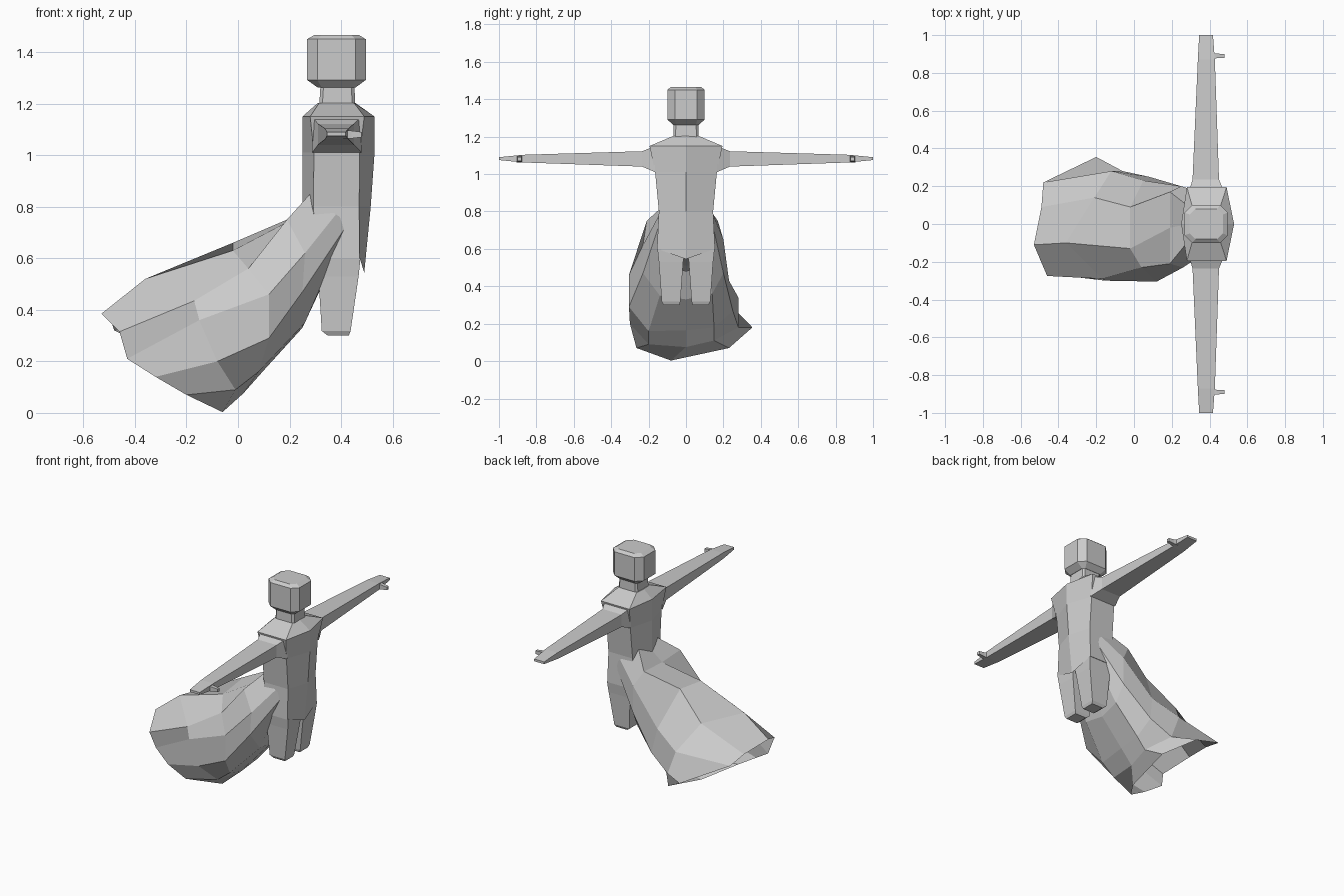
import bpy, bmesh

if "Cube" in bpy.data.objects:
    bpy.data.objects.remove(bpy.data.objects["Cube"])

grey = bpy.data.materials.new("plain_grey")
grey.diffuse_color = (0.6, 0.6, 0.6, 1)
grey.use_nodes = True
grey.node_tree.nodes["Principled BSDF"].inputs["Base Color"].default_value = grey.diffuse_color


def loft(name, rings, caps=True, mirror=False):
    """Skin a list of equal-sized vertex rings; optionally mirror across y."""
    bm = bmesh.new()
    loops = [[bm.verts.new(p) for p in r] for r in rings]
    n = len(rings[0])
    for a, b in zip(loops, loops[1:]):
        for i in range(n):
            j = (i + 1) % n
            bm.faces.new((a[i], a[j], b[j], b[i]))
    if caps:
        bm.faces.new(loops[0])
        bm.faces.new(loops[-1])
    if mirror:
        copy = bmesh.ops.duplicate(bm, geom=bm.verts[:] + bm.edges[:] + bm.faces[:])
        for v in copy["geom"]:
            if isinstance(v, bmesh.types.BMVert):
                v.co.y *= -1
    bmesh.ops.recalc_face_normals(bm, faces=bm.faces[:])
    me = bpy.data.meshes.new(name)
    bm.to_mesh(me)
    bm.free()
    me.materials.append(grey)
    ob = bpy.data.objects.new(name, me)
    bpy.context.collection.objects.link(ob)
    return ob


def box_ring(x0, x1, y, z, c):
    """Rectangle with chamfered corners, centred on y = 0."""
    return [(x0 + c, -y, z), (x1 - c, -y, z), (x1, -y + c, z), (x1, y - c, z),
            (x1 - c, y, z), (x0 + c, y, z), (x0, y - c, z), (x0, -y + c, z)]


def hex_ring(xb, x0, x1, xf, y, z, zf=None):
    """Torso section with a ridge down the front and back."""
    zf = z if zf is None else zf
    return [(xf, 0, zf), (x1, y, z), (x0, y, z), (xb, 0, zf), (x0, -y, z), (x1, -y, z)]


def rect_z(x0, x1, y0, y1, z):
    return [(x0, y0, z), (x1, y0, z), (x1, y1, z), (x0, y1, z)]


def rect_y(x0, x1, z0, z1, y):
    return [(x0, y, z0), (x1, y, z0), (x1, y, z1), (x0, y, z1)]


# Head and neck
loft("head", [box_ring(.31, .455, .068, 1.262, .015), box_ring(.268, .496, .1, 1.292, .04),
              box_ring(.268, .496, .1, 1.45, .04), box_ring(.295, .47, .08, 1.466, .03)])
loft("neck", [box_ring(.315, .455, .068, 1.19, .012), box_ring(.32, .452, .066, 1.27, .012)])

# Torso from collar to hips
loft("torso", [hex_ring(.31, .315, .45, .455, .07, 1.203),
               hex_ring(.25, .28, .49, .53, .195, 1.15),
               hex_ring(.25, .295, .472, .53, .165, 1.01),
               hex_ring(.25, .292, .47, .515, .145, .8),
               hex_ring(.28, .31, .472, .49, .155, .6, .545)])

# Arms and thumbs
loft("arms", [rect_y(.288, .48, 1.01, 1.15, .165), rect_y(.31, .45, 1.04, 1.122, .235),
              rect_y(.338, .428, 1.062, 1.103, .87), rect_y(.345, .418, 1.075, 1.09, 1.0)],
     mirror=True)
loft("thumbs", [[(x, .89 - w, 1.08 - h), (x, .89 + w, 1.08 - h), (x, .89 + w, 1.08 + h),
                 (x, .89 - w, 1.08 + h)]
                for x, w, h in ((.41, .017, .017), (.44, .012, .015), (.48, .01, .01))],
     mirror=True)

# Legs
loft("legs", [rect_z(.31, .475, .003, .153, .6), rect_z(.312, .468, .015, .145, .53),
              rect_z(.325, .437, .03, .13, .318), rect_z(.348, .43, .036, .12, .3)], mirror=True)

# Wind-blown skirt, open at the hem
half = [(.29, 0, .84), (.28, -.10, .85), (.38, -.15, .77), (.43, -.14, .74),
        (.33, -.11, .52), (.32, 0, .48)]
waist = half + [(x, -y, z) for x, y, z in half[4:0:-1]]
hips = [(.19, -.02, .74), (.19, -.21, .75), (.26, -.23, .62), (.25, -.23, .47), (.26, -.14, .35),
        (.25, 0, .33), (.26, .14, .36), (.25, .2, .47), (.25, .2, .65), (.19, .17, .75)]
knees = [(-.02, -.13, .63), (.04, -.23, .56), (.12, -.305, .46), (.12, -.305, .29), (.08, -.2, .16),
         (.1, 0, .165), (.1, .15, .18), (.08, .25, .27), (.05, .23, .43), (-.02, .09, .66)]
shins = [(-.36, -.1, .52), (-.17, -.29, .435), (-.15, -.3, .36), (-.08, -.3, .2), (-.01, -.2, .09),
         (.02, 0, .075), (.04, .15, .11), (-.06, .28, .18), (-.12, .28, .34), (-.21, .14, .5)]
hem = [(-.53, -.11, .385), (-.46, -.275, .315), (-.43, -.25, .21), (-.32, -.28, .14), (-.2, -.265, .07),
       (-.06, -.08, .003), (-.03, .23, .07), (-.2, .355, .18), (-.48, .22, .32), (-.49, .09, .35)]
loft("skirt", [waist, hips, knees, shins, hem], caps=False)
